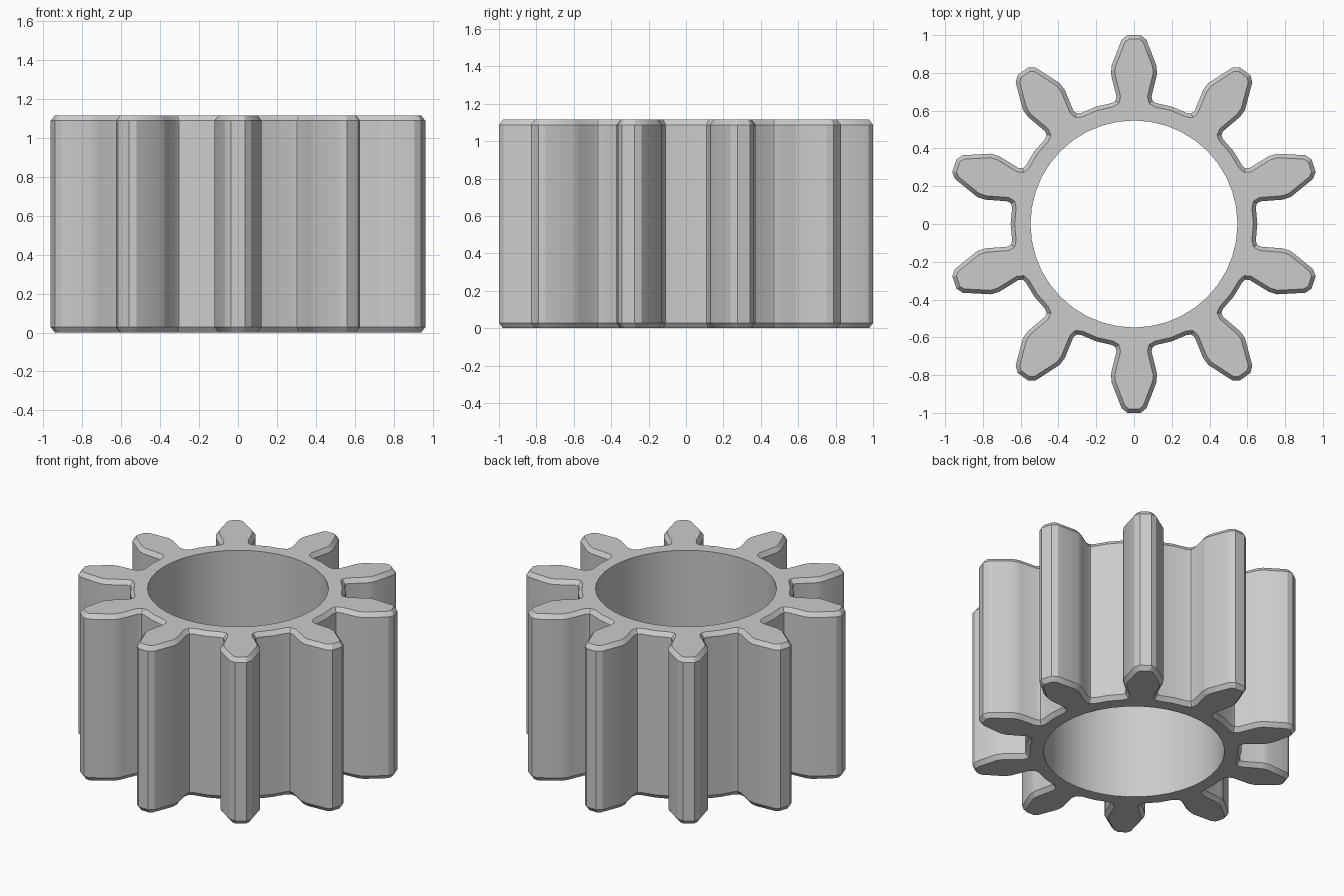
import bpy, bmesh
from math import sin, cos, pi, radians
from mathutils import Vector, Matrix

cube = bpy.data.objects.get("Cube")
if cube:
    bpy.data.objects.remove(cube, do_unlink=True)

TEETH = 10
HEIGHT = 1.115
CHAMFER = 0.028
INSET = 0.021
BORE = 0.548

grey = bpy.data.materials.new("plain grey")
grey.use_nodes = True
colour = (0.6, 0.6, 0.6, 1)
grey.diffuse_color = colour
grey.node_tree.nodes["Principled BSDF"].inputs["Base Color"].default_value = colour

# Right flank of one tooth, from its tip down to the root fillet
flank = [(0.035, 1.0), (0.066, 0.975), (0.12, 0.835), (0.121, 0.79),
         (0.093, 0.675), (0.098, 0.652), (0.118, 0.64)]
tooth = [Vector((-x, y)) for x, y in reversed(flank)] + [Vector(p) for p in flank]
valley = Vector((0.653 * sin(pi / TEETH), 0.653 * cos(pi / TEETH)))

# Clockwise outline of the whole gear
outline = []
for i in range(TEETH):
    turn = Matrix.Rotation(-2 * pi * i / TEETH, 2)
    outline += [turn @ p for p in tooth + [valley]]


def inset(points, distance):
    """Move a clockwise outline inwards with mitred corners."""
    result = []
    for i, p in enumerate(points):
        a = (p - points[i - 1]).normalized()
        b = (points[(i + 1) % len(points)] - p).normalized()
        na, nb = Vector((a.y, -a.x)), Vector((b.y, -b.x))
        result.append(p + (na + nb) * distance / (1 + na.dot(nb)))
    return result


bm = bmesh.new()


def add_ring(points, z):
    return [bm.verts.new((p.x, p.y, z)) for p in points]


def bridge(low, high):
    n = len(low)
    for i in range(n):
        j = (i + 1) % n
        bm.faces.new((low[i], low[j], high[j], high[i]))


def ring_edges(ring):
    return [bm.edges.get((ring[i - 1], ring[i])) for i in range(len(ring))]


# Toothed wall with chamfered rims
rim = inset(outline, INSET)
rings = [add_ring(rim, 0), add_ring(outline, CHAMFER),
         add_ring(outline, HEIGHT - CHAMFER), add_ring(rim, HEIGHT)]
for low, high in zip(rings, rings[1:]):
    bridge(low, high)

# Round bore
sides = 40
circle = [Vector((BORE * sin(2 * pi * i / sides), BORE * cos(2 * pi * i / sides)))
          for i in range(sides)]
bore = [add_ring(circle, 0), add_ring(circle, HEIGHT)]
bridge(*bore)

# Flat end faces between the rim and the bore
for outer, inner, z in ((rings[0], bore[0], -1), (rings[-1], bore[1], 1)):
    bmesh.ops.triangle_fill(bm, edges=ring_edges(outer) + ring_edges(inner),
                            use_beauty=True, normal=(0, 0, z))
bmesh.ops.recalc_face_normals(bm, faces=bm.faces)

mesh = bpy.data.meshes.new("pinion_gear")
bm.to_mesh(mesh)
bm.free()
mesh.materials.append(grey)
gear = bpy.data.objects.new("pinion_gear", mesh)
bpy.context.collection.objects.link(gear)

bpy.ops.object.select_all(action='DESELECT')
gear.select_set(True)
bpy.context.view_layer.objects.active = gear
bpy.ops.object.shade_smooth_by_angle(angle=radians(30))
